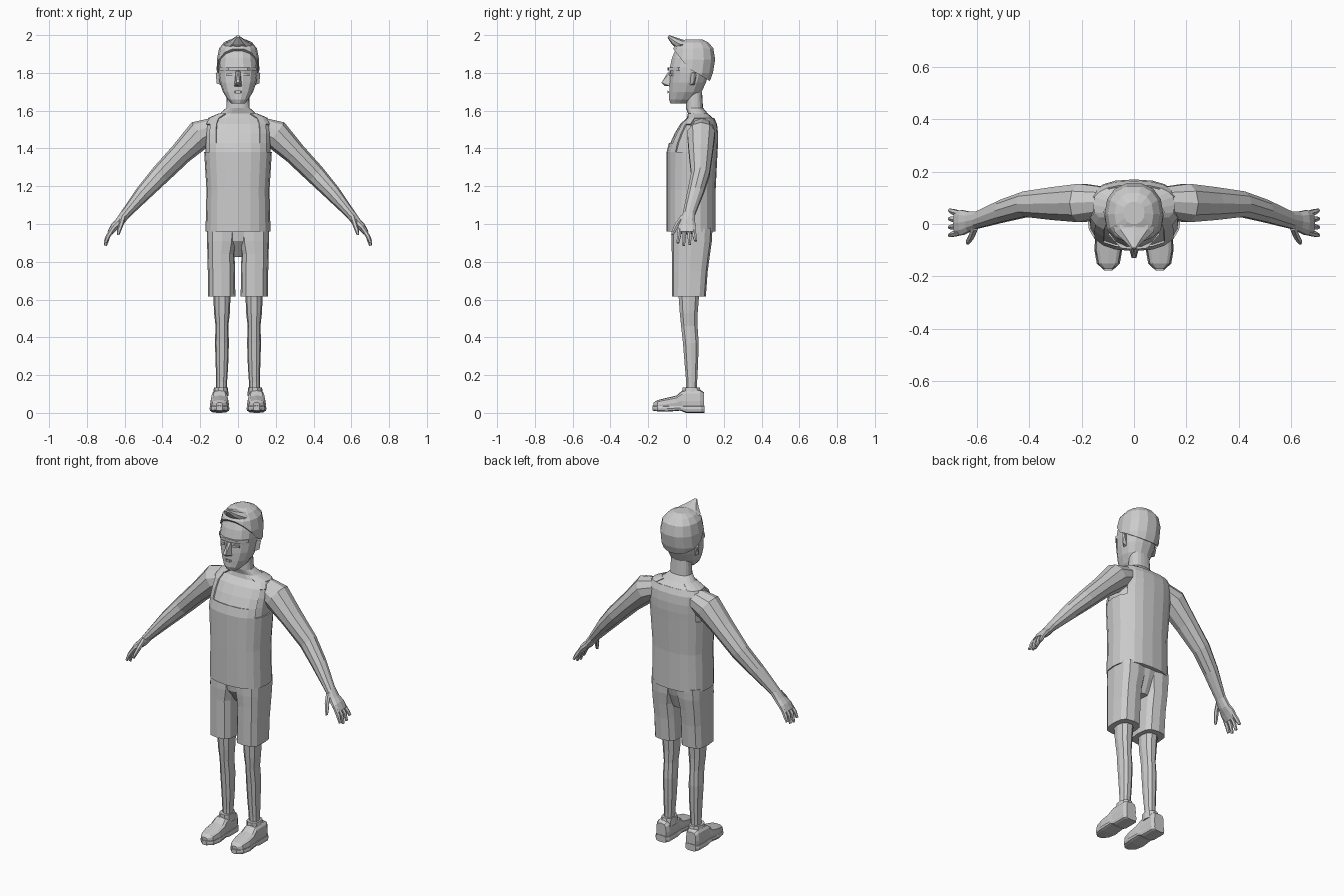
import bpy, bmesh, math
from mathutils import Vector

grey = bpy.data.materials.new("plain_grey")
grey.diffuse_color = (0.6, 0.6, 0.6, 1)


def finish(name, bm):
    bmesh.ops.recalc_face_normals(bm, faces=bm.faces[:])
    me = bpy.data.meshes.new(name)
    bm.to_mesh(me)
    bm.free()
    me.materials.append(grey)
    ob = bpy.data.objects.new(name, me)
    bpy.context.collection.objects.link(ob)
    return ob


def section(c, u, v, a, b, sides, n=2.0):
    """Superellipse ring around c spanned by axes u and v."""
    pts = []
    for i in range(sides):
        t = 2 * math.pi * i / sides
        cu, sv = math.cos(t), math.sin(t)
        pu = math.copysign(abs(cu) ** (2 / n), cu) if abs(cu) > 1e-6 else 0
        pv = math.copysign(abs(sv) ** (2 / n), sv) if abs(sv) > 1e-6 else 0
        pts.append(Vector(c) + Vector(u) * a * pu + Vector(v) * b * pv)
    return pts


def loft(rings, caps=True):
    bm = bmesh.new()
    vs = [[bm.verts.new(p) for p in r] for r in rings]
    k = len(rings[0])
    for r0, r1 in zip(vs, vs[1:]):
        for i in range(k):
            bm.faces.new((r0[i], r0[(i + 1) % k], r1[(i + 1) % k], r1[i]))
    if caps:
        bm.faces.new(vs[0])
        bm.faces.new(vs[-1])
    return bm


def stack(rows, sides, n=2.0, grow=0.0, caps=True):
    """Rows of (z, x centre, x radius, y front, y back)."""
    return loft([section((x, (f + b) / 2, z), (1, 0, 0), (0, 1, 0),
                         rx + grow, (b - f) / 2 + grow, sides, n)
                 for z, x, rx, f, b in rows], caps)


def tube(path, sides, s=1, n=2.0):
    """Path of (x, y, z, thickness, y radius), bending in the xz plane."""
    rings = []
    for i, (x, y, z, a, b) in enumerate(path):
        p, q = path[max(i - 1, 0)], path[min(i + 1, len(path) - 1)]
        t = Vector((q[0] - p[0], 0, q[2] - p[2])).normalized()
        rings.append(section((s * x, y, z), (-s * t.z, 0, t.x), (0, 1, 0), a, b, sides, n))
    return loft(rings)


def along_y(rows, x, sides, n):
    """Rows of (y, x radius, z low, z high)."""
    return loft([section((x, y, (lo + hi) / 2), (1, 0, 0), (0, 0, 1), rx, (hi - lo) / 2, sides, n)
                 for y, rx, lo, hi in rows])


def solid(name, pts):
    """Convex solid around a few corners."""
    bm = bmesh.new()
    for p in pts:
        bm.verts.new(p)
    bmesh.ops.convex_hull(bm, input=bm.verts[:])
    return finish(name, bm)


# Torso and neck
torso = [(0.96, 0, .165, -.095, .15), (1.18, 0, .16, -.096, .15), (1.38, 0, .172, -.096, .16),
         (1.43, 0, .172, -.083, .163), (1.48, 0, .172, -.06, .163), (1.53, 0, .168, -.03, .157),
         (1.562, 0, .15, .005, .142), (1.585, 0, .095, .01, .115), (1.615, 0, .062, .0, .09),
         (1.70, 0, .058, .0, .085)]
finish("torso", stack(torso, 20, 2.5))

# Sleeveless shirt with neckline and armholes
bm = stack(torso[:8], 20, 2.5, .007, False)
cut = []
for f in bm.faces:
    c = f.calc_center_median()
    neck = abs(c.x) < .095 and c.z > (1.44 if c.y < .06 else 1.55)
    arm = abs(c.x) > .155 and c.z > 1.40
    if neck or arm:
        cut.append(f)
bmesh.ops.delete(bm, geom=cut, context='FACES')
shirt = finish("shirt", bm)
m = shirt.modifiers.new("cloth", 'SOLIDIFY')
m.thickness = .008

# Shorts: hips between the legs
finish("shorts_crotch", stack([(.825, 0, .035, .0, .09), (.91, 0, .075, -.065, .125),
                               (.98, 0, .15, -.07, .14)], 12, 3))

for s, side in ((1, "left"), (-1, "right")):
    # Shorts leg, bare leg
    finish("shorts_leg_" + side, stack([
        (.615, s * .087, .073, -.075, .105), (.75, s * .088, .072, -.075, .115),
        (.84, s * .090, .072, -.075, .127), (.91, s * .084, .08, -.077, .137),
        (.975, s * .083, .082, -.075, .14)], 12, 3))
    finish("leg_" + side, stack([
        (.08, s * .087, .028, .0, .06), (.16, s * .087, .029, .0, .06), (.25, s * .085, .033, -.008, .065),
        (.37, s * .085, .037, -.018, .069), (.46, s * .085, .034, -.028, .063),
        (.53, s * .085, .042, -.035, .064), (.66, s * .085, .047, -.045, .075)], 10, 2.3))
    # Shoe upper, collar, sole
    x = s * .098
    finish("shoe_" + side, along_y([
        (-.172, .016, .025, .055), (-.15, .040, .015, .068), (-.10, .050, .012, .08),
        (-.05, .048, .015, .092), (-.02, .043, .01, .118), (.03, .042, .004, .122),
        (.075, .042, .004, .122), (.094, .032, .01, .11)], x, 12, 3.5))
    finish("shoe_collar_" + side, stack([(.09, s * .092, .042, -.022, .085),
                                         (.135, s * .09, .037, -.02, .075)], 10, 2.3))
    finish("sole_" + side, along_y([
        (-.177, .016, .012, .038), (-.15, .044, .008, .04), (-.10, .053, .006, .04),
        (-.03, .049, .012, .04), (0, .046, 0, .04), (.08, .046, 0, .04), (.097, .034, 0, .04)], x, 12, 4))
    # Arm, wrist and palm
    finish("arm_" + side, tube([
        (.12, .085, 1.505, .06, .06), (.20, .08, 1.475, .078, .077), (.30, .078, 1.375, .06, .066),
        (.41, .076, 1.262, .053, .051), (.50, .05, 1.165, .043, .045), (.598, .015, 1.05, .026, .034),
        (.628, .009, 1.01, .024, .04), (.655, .005, .985, .021, .05), (.678, .004, .953, .015, .05)], 10, s))
    # Fingers and thumb
    for i, (y, tip) in enumerate(((.046, .91), (.018, .89), (-.011, .885), (-.038, .90))):
        k = y * 1.12
        finish("finger_%d_%s" % (i + 1, side), tube([
            (.663, y * .85, .975, .012, .012), (.688, y, .935, .012, .012),
            (.702, k, tip, .008, .008)], 6, s))
    finish("thumb_" + side, tube([
        (.605, -.01, 1.045, .014, .018), (.618, -.045, 1.0, .013, .015),
        (.63, -.063, .965, .011, .012), (.635, -.072, .942, .006, .008)], 6, s))
    # Ear
    solid("ear_" + side, [(s * px, py, pz) for px, py, pz in (
        (.09, .015, 1.80), (.09, .02, 1.735), (.118, .045, 1.80), (.113, .04, 1.745),
        (.09, .05, 1.805), (.09, .045, 1.735), (.112, .055, 1.79))])
    # Brow and eyelid
    solid("brow_" + side, [(s * px, py, pz) for pz in (1.812, 1.828) for px, py in (
        (.0, -.097), (.05, -.092), (.098, -.04), (.0, -.06), (.05, -.055), (.09, -.02))])
    solid("eye_" + side, [(s * px, py, pz) for pz in (1.783, 1.797) for px, py in (
        (.028, -.09), (.045, -.089), (.062, -.077), (.028, -.07), (.06, -.06))])

# Head
finish("head", stack([
    (1.637, 0, .034, -.083, .01), (1.66, 0, .056, -.092, .05), (1.70, 0, .080, -.09, .085),
    (1.75, 0, .097, -.088, .108), (1.80, 0, .104, -.084, .125), (1.83, 0, .104, -.088, .13),
    (1.88, 0, .100, -.076, .13), (1.93, 0, .085, -.055, .12)], 14, 2.3))

# Nose and lips
solid("nose", [(-.012, -.08, 1.81), (.012, -.08, 1.81), (0, -.095, 1.805), (-.009, -.13, 1.748),
               (.009, -.13, 1.748), (-.022, -.08, 1.728), (.022, -.08, 1.728), (0, -.115, 1.732)])
solid("lips", [(sx * px, py, pz) for sx in (-1, 1) for px, py, pz in (
    (.03, -.075, 1.70), (.012, -.097, 1.706), (.012, -.097, 1.692))])

# Hair cap trimmed along the hairline
bm = stack([(1.72, 0, .092, -.07, .115), (1.80, 0, .113, -.085, .145), (1.87, 0, .112, -.085, .157),
            (1.93, 0, .100, -.07, .147), (1.962, 0, .074, -.045, .12), (1.978, 0, .04, 0, .085)], 14, 2.3)
for co, no in (((0, .02, 1.815), (0, .115, .09)), ((0, .02, 1.82), (0, .065, .11))):
    bmesh.ops.bisect_plane(bm, geom=bm.verts[:] + bm.edges[:] + bm.faces[:],
                           plane_co=co, plane_no=no, clear_inner=True)
bmesh.ops.holes_fill(bm, edges=[e for e in bm.edges if e.is_boundary], sides=0)
finish("hair", bm)

# Swept-up quiff
finish("quiff", loft([section(c, (1, 0, 0), (0, .5, .85), a, b, 8) for c, a, b in (
    ((0, .04, 1.945), .08, .03), ((0, -.03, 1.95), .075, .03),
    ((0, -.062, 1.968), .04, .022), ((0, -.094, 1.993), .008, .008))]))
